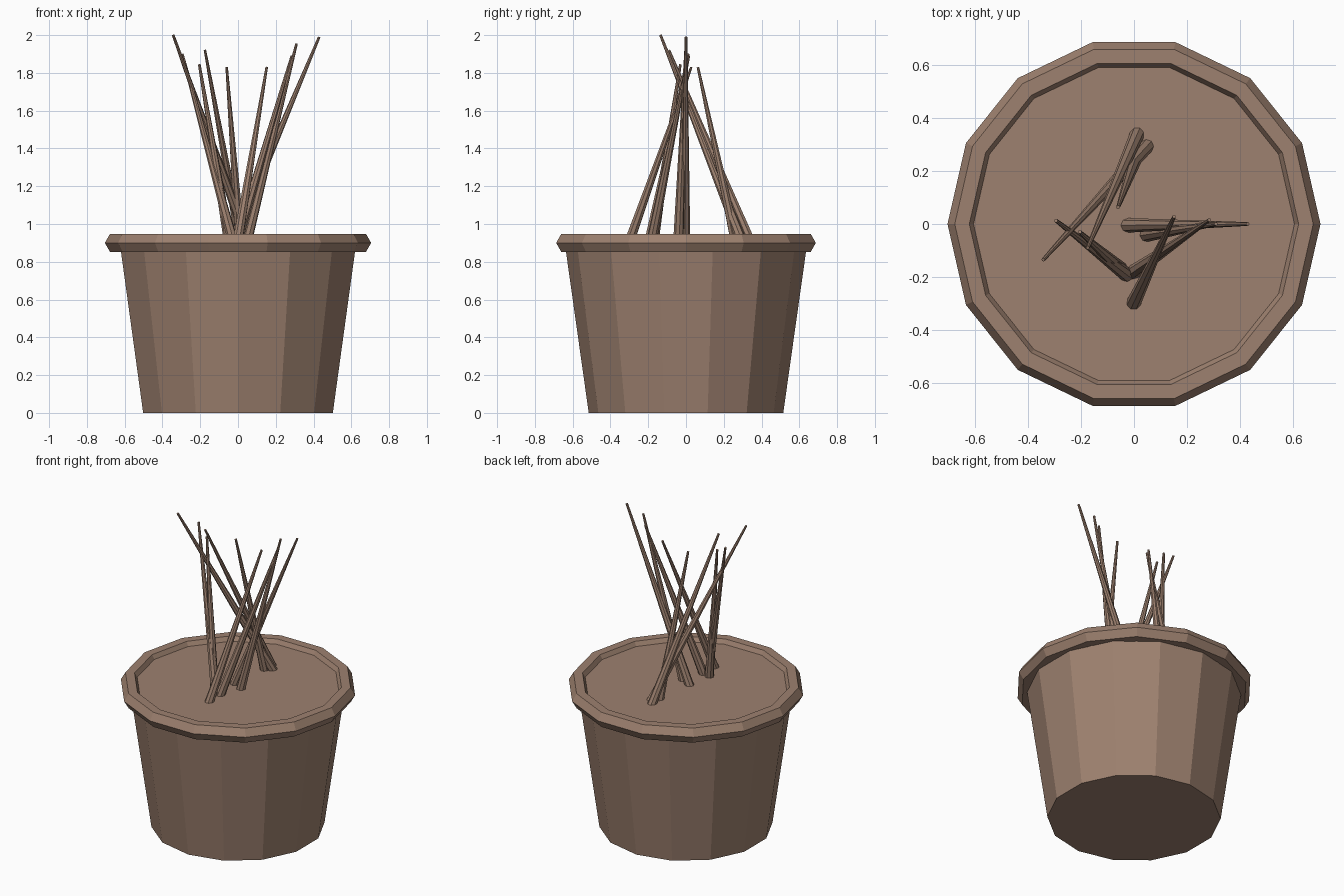
import bpy
from mathutils import Vector

cube = bpy.data.objects.get("Cube")
if cube:
    bpy.data.objects.remove(cube, do_unlink=True)

SIDES = 14
SOIL_Z = 0.92

clay = bpy.data.materials.new("brown_clay")
clay.use_nodes = True
color = (0.34, 0.22, 0.16, 1)
clay.diffuse_color = color
clay.node_tree.nodes["Principled BSDF"].inputs["Base Color"].default_value = color


def finish(name):
    """Name the newest object and give it the shared material."""
    obj = bpy.context.object
    obj.name = name
    obj.data.materials.append(clay)
    return obj


def tapered(name, start, end, r_start, r_end, sides):
    """Flat-sided tapered cylinder between two points."""
    start, end = Vector(start), Vector(end)
    axis = end - start
    bpy.ops.mesh.primitive_cone_add(
        vertices=sides, radius1=r_start, radius2=r_end, depth=axis.length,
        location=(start + end) / 2,
        rotation=axis.to_track_quat('Z', 'Y').to_euler())
    return finish(name)


# Faceted pot body, flaring upward into the rim
bpy.ops.mesh.primitive_cone_add(vertices=SIDES, radius1=0.515, radius2=0.642,
                                depth=0.9, location=(0, 0, 0.45))
finish("pot_body")

# Rim with a six-sided section
bpy.ops.mesh.primitive_torus_add(major_segments=SIDES, minor_segments=6,
                                 major_radius=0.65, minor_radius=0.055,
                                 location=(0, 0, 0.9))
finish("pot_rim").data.shade_flat()

# Soil surface, its edge buried in the rim
bpy.ops.mesh.primitive_circle_add(vertices=SIDES, radius=0.645,
                                  fill_type='NGON', location=(0, 0, SOIL_Z))
finish("soil")

# Bare stems: (x, y) where each leaves the soil, then its tip
stems = [
    ((-0.02, -0.005), (0.43, 0.0, 1.99)),
    ((0.05, -0.04), (0.31, 0.0, 1.955)),
    ((0.0, -0.295), (0.152, 0.028, 1.83)),
    ((0.0, -0.18), (0.285, 0.015, 1.89)),
    ((-0.03, -0.19), (-0.295, 0.013, 1.90)),
    ((-0.05, -0.17), (-0.205, -0.03, 1.845)),
    ((0.01, 0.335), (-0.175, -0.09, 1.92)),
    ((0.045, 0.29), (-0.343, -0.135, 2.0)),
    ((0.01, 0.26), (-0.06, 0.063, 1.83)),
]
for i, (base, tip) in enumerate(stems, 1):
    foot = Vector((*base, SOIL_Z))
    foot -= (Vector(tip) - foot) * 0.03
    tapered(f"stem_{i}", foot, tip, 0.028, 0.007, 8)
